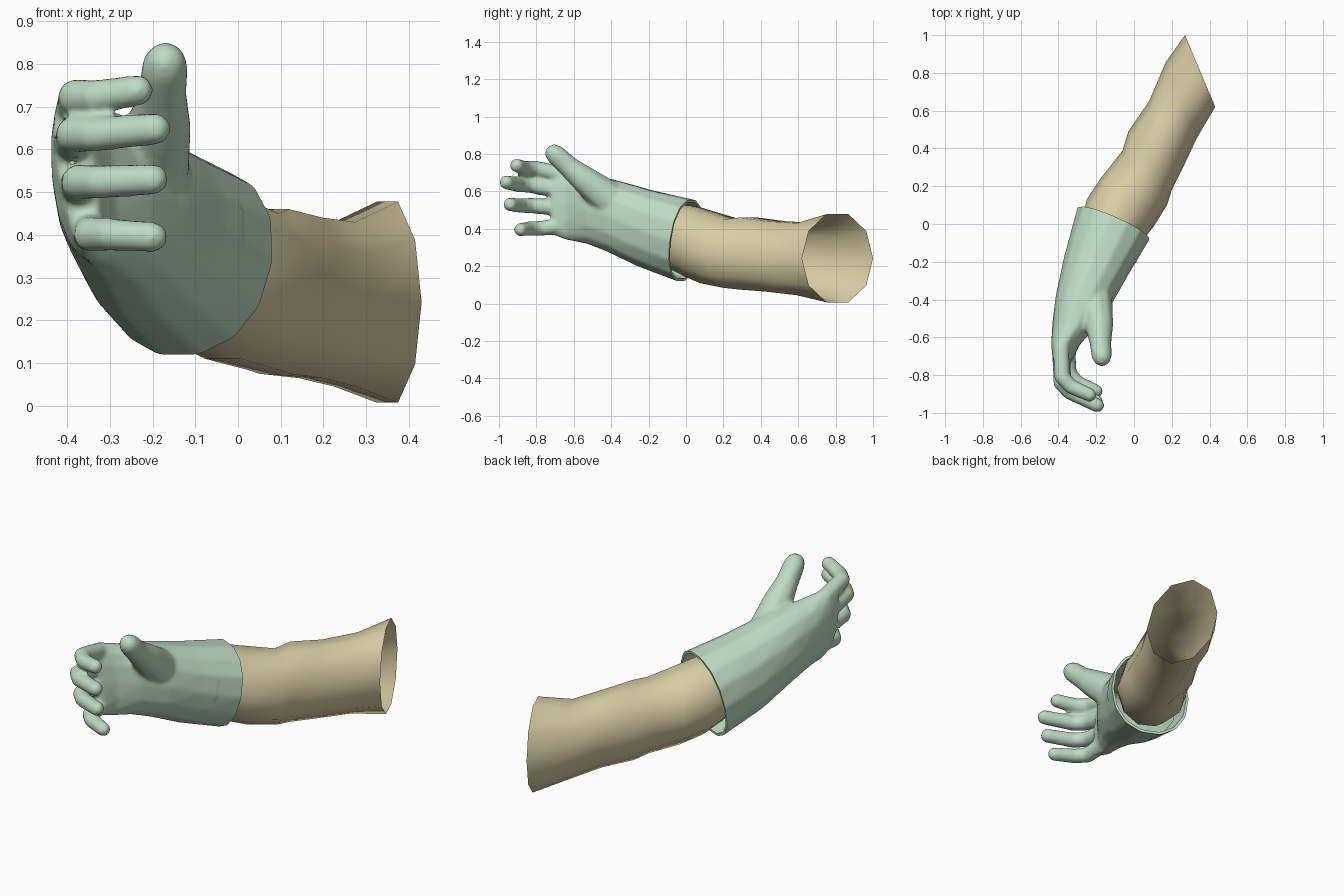
import bpy, bmesh, math
from mathutils import Vector

if "Cube" in bpy.data.objects:
    bpy.data.objects.remove(bpy.data.objects["Cube"])


def material(name, rgb):
    m = bpy.data.materials.new(name)
    m.diffuse_color = (*rgb, 1)
    m.use_nodes = True
    m.node_tree.nodes["Principled BSDF"].inputs["Base Color"].default_value = m.diffuse_color
    return m


mint = material("mint green", (0.52, 0.70, 0.56))
beige = material("sleeve beige", (0.69, 0.62, 0.38))


def loft(bm, rings, sides, power=1.0, caps=True):
    """Skin elliptical rings given as (centre, half-width vector, half-height vector)."""
    loops = []
    for c, u, v in rings:
        c, u, v = Vector(c), Vector(u), Vector(v)
        loop = []
        for i in range(sides):
            a = 2 * math.pi * i / sides
            ca, sa = math.cos(a), math.sin(a)
            ca = math.copysign(abs(ca) ** power, ca)
            sa = math.copysign(abs(sa) ** power, sa)
            loop.append(bm.verts.new(c + u * ca + v * sa))
        loops.append(loop)
    for a, b in zip(loops, loops[1:]):
        for i in range(sides):
            j = (i + 1) % sides
            bm.faces.new((a[i], a[j], b[j], b[i]))
    if caps:
        bm.faces.new(loops[0])
        bm.faces.new(loops[-1])
    bmesh.ops.recalc_face_normals(bm, faces=bm.faces[:])


def limb(bm, pts):
    """Row of balls along a path of (x, y, z, radius); remeshing fuses them."""
    for p, q in zip(pts, pts[1:]):
        n = max(2, int((Vector(p[:3]) - Vector(q[:3])).length / 0.012))
        for k in range(n + 1):
            x, y, z, r = (a + (b - a) * k / n for a, b in zip(p, q))
            new = bmesh.ops.create_icosphere(bm, subdivisions=2, radius=r)
            bmesh.ops.translate(bm, verts=new["verts"], vec=(x, y, z))


def finish(bm, name, mat):
    me = bpy.data.meshes.new(name)
    bm.to_mesh(me)
    bm.free()
    me.materials.append(mat)
    ob = bpy.data.objects.new(name, me)
    bpy.context.collection.objects.link(ob)
    bpy.ops.object.select_all(action="DESELECT")
    ob.select_set(True)
    bpy.context.view_layer.objects.active = ob
    return ob


# Sleeve: open ten-sided tube from elbow to inside the cuff
# (left outline x, y, right outline x, y, bottom z, top z)
stations = [
    (0.27, 1.00, 0.43, 0.62, -0.005, 0.49),
    (0.17, 0.86, 0.33, 0.45, 0.035, 0.44),
    (0.08, 0.65, 0.26, 0.30, 0.055, 0.45),
    (-0.03, 0.49, 0.20, 0.18, 0.065, 0.47),
    (-0.06, 0.39, 0.175, 0.10, 0.075, 0.46),
    (-0.17, 0.25, 0.10, -0.02, 0.10, 0.50),
    (-0.25, 0.13, 0.05, -0.08, 0.135, 0.53),
    (-0.28, 0.00, -0.01, -0.14, 0.18, 0.54),
]
rings = []
for lx, ly, rx, ry, z0, z1 in stations:
    rings.append((((lx + rx) / 2, (ly + ry) / 2, (z0 + z1) / 2),
                  ((lx - rx) / 2, (ly - ry) / 2, 0),
                  (0, 0, (z1 - z0) / 2)))
bm = bmesh.new()
loft(bm, rings, 10, caps=False)
finish(bm, "sleeve", beige)
bpy.ops.object.shade_smooth_by_angle(angle=math.radians(50))

# Glove body: cuff, wrist and palm
cuff_c = Vector((-0.11, 0.0, 0.337))
cuff_u = Vector((-0.19, 0.087, 0))
cuff_v = Vector((0.03, 0.03, 0.222))
palm = [
    ((-0.065, 0.10, 0.305), (-0.203, 0.10, 0), (0.03, 0.03, 0.23)),
    (cuff_c, cuff_u, cuff_v),
    ((-0.20, -0.22, 0.403), (-0.17, 0.05, 0), (0.02, 0.03, 0.208)),
    ((-0.265, -0.40, 0.47), (-0.15, 0.02, 0), (0, 0.02, 0.195)),
    ((-0.315, -0.53, 0.507), (-0.117, 0.01, 0), (-0.01, 0, 0.19)),
    ((-0.363, -0.64, 0.535), (-0.073, 0, 0), (-0.02, 0, 0.197)),
    ((-0.378, -0.72, 0.552), (-0.045, 0, 0), (-0.025, 0, 0.185)),
]
bm = bmesh.new()
loft(bm, palm, 14, power=0.92)

# Curled fingers: base, knuckle, bend and tip
fingers = [
    # base x, base z, bend y, tip x, tip y, tip z, radius
    (-0.385, 0.690, -0.83, -0.235, -0.905, 0.738, 0.041),
    (-0.390, 0.605, -0.86, -0.195, -0.960, 0.648, 0.042),
    (-0.378, 0.510, -0.85, -0.200, -0.940, 0.530, 0.041),
    (-0.350, 0.415, -0.81, -0.200, -0.885, 0.395, 0.040),
]
for bx, bz, by, tx, ty, tz, r in fingers:
    mz = bz + (tz - bz) * 0.7
    limb(bm, [(bx, -0.66, bz, r + 0.004),
              (bx + 0.005, by + 0.02, mz, r + 0.002),
              (bx + 0.05, by - 0.03, mz, r),
              (tx, ty, tz, r - 0.003)])

# Thumb
limb(bm, [(-0.21, -0.40, 0.55, 0.10),
          (-0.185, -0.53, 0.652, 0.078),
          (-0.178, -0.62, 0.725, 0.060),
          (-0.172, -0.69, 0.790, 0.056),
          (-0.170, -0.705, 0.803, 0.050)])

# Fuse and soften into one skin
glove = finish(bm, "glove", mint)
mod = glove.modifiers.new("fuse", "REMESH")
mod.mode = "VOXEL"
mod.voxel_size = 0.01
mod = glove.modifiers.new("soften", "SMOOTH")
mod.factor = 0.5
mod.iterations = 8
for m in list(glove.modifiers):
    bpy.ops.object.modifier_apply(modifier=m.name)

# Trim the cuff flat and turn its rim inwards
bm = bmesh.new()
bm.from_mesh(glove.data)
normal = cuff_u.cross(cuff_v).normalized()
bmesh.ops.bisect_plane(bm, geom=bm.verts[:] + bm.edges[:] + bm.faces[:],
                       plane_co=cuff_c, plane_no=normal, clear_outer=True)
edges = [e for e in bm.edges if e.is_boundary]
for scale, depth in ((0.94, 0.0), (0.95, 0.14)):
    geom = bmesh.ops.extrude_edge_only(bm, edges=edges)["geom"]
    edges = [g for g in geom if isinstance(g, bmesh.types.BMEdge)]
    shift = Vector((-0.05, -0.13, 0.04)) * (depth / 0.14)
    for vert in {v for e in edges for v in e.verts}:
        vert.co = cuff_c + (vert.co - cuff_c) * scale + shift
    edges = [e for e in edges if e.is_boundary]
bmesh.ops.recalc_face_normals(bm, faces=bm.faces[:])
bm.to_mesh(glove.data)
bm.free()
glove.data.materials.clear()
glove.data.materials.append(mint)
bpy.ops.object.shade_smooth_by_angle(angle=math.radians(45))
